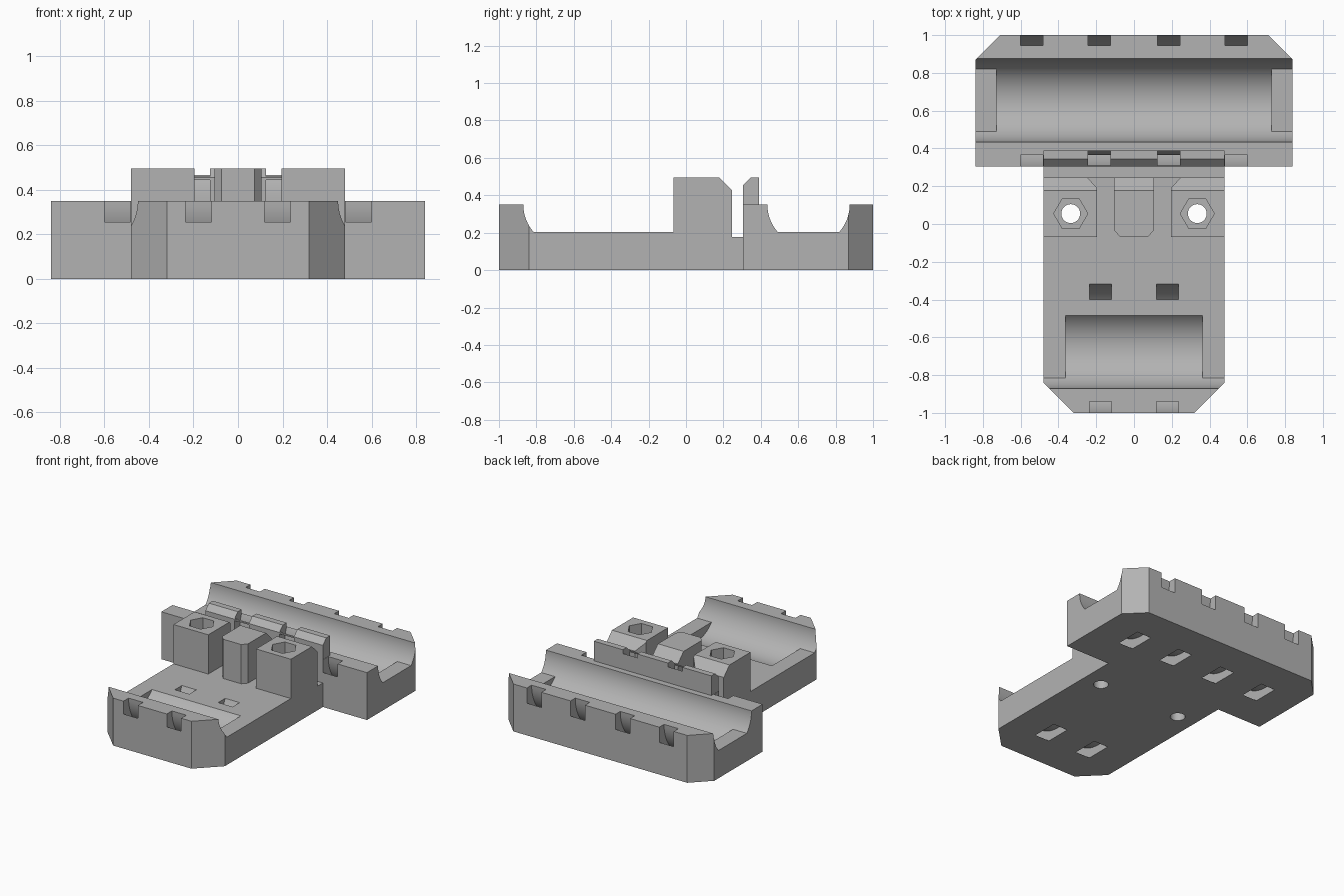
import bpy
import bmesh
from math import cos, sin, pi, radians, asin
from mathutils import Vector

cube = bpy.data.objects.get("Cube")
if cube:
    bpy.data.objects.remove(cube, do_unlink=True)

grey = bpy.data.materials.new("matte_grey")
grey.use_nodes = True
colour = (0.45, 0.45, 0.45, 1)
grey.diffuse_color = colour
grey.node_tree.nodes["Principled BSDF"].inputs["Base Color"].default_value = colour

BORE, TIE_IN, TIE_OUT = 0.22, 0.29, 0.363    # trough and strap-channel radii
DECK, RIM, TALL = 0.205, 0.35, 0.495         # main heights
FRONT_Y, REAR_Y = -0.65, 0.655               # trough axes
JOINT = 0.305                                # where front plate meets rear block


def prism(name, points, axis, lo, hi):
    """Extrude a closed outline along x (points are y, z) or z (points are x, y)."""
    place = (lambda a, b: (lo, a, b)) if axis == 'x' else (lambda a, b: (a, b, lo))
    step = Vector((hi - lo, 0, 0) if axis == 'x' else (0, 0, hi - lo))
    bm = bmesh.new()
    face = bm.faces.new([bm.verts.new(place(a, b)) for a, b in points])
    top = bmesh.ops.extrude_face_region(bm, geom=[face])
    bmesh.ops.translate(bm, vec=step,
                        verts=[v for v in top["geom"] if isinstance(v, bmesh.types.BMVert)])
    bmesh.ops.recalc_face_normals(bm, faces=bm.faces)
    mesh = bpy.data.meshes.new(name)
    bm.to_mesh(mesh)
    bm.free()
    mesh.materials.append(grey)
    ob = bpy.data.objects.new(name, mesh)
    bpy.context.collection.objects.link(ob)
    return ob


def combine(ob, tool, operation='DIFFERENCE'):
    """Apply a boolean and throw the tool away."""
    mod = ob.modifiers.new("cut", 'BOOLEAN')
    mod.operation, mod.object, mod.solver = operation, tool, 'EXACT'
    bpy.context.view_layer.objects.active = ob
    bpy.ops.object.modifier_apply(modifier=mod.name)
    bpy.data.objects.remove(tool, do_unlink=True)


def arc(cx, cy, r, start, end, n):
    return [(cx + r * cos(start + (end - start) * i / n),
             cy + r * sin(start + (end - start) * i / n)) for i in range(n + 1)]


def circle(cx, cy, r, n):
    return arc(cx, cy, r, 0, 2 * pi, n)[:-1]


def mirrored(half):
    """Complete a plan outline from its +x half."""
    return half + [(-x, y) for x, y in reversed(half)]


def cut_trough(ob, y, half_width):
    combine(ob, prism("trough", circle(y, RIM, BORE, 96), 'x', -half_width, half_width))


def cut_strap_channels(ob, y, centres):
    for x in centres:
        ring = prism("ring", circle(y, RIM, TIE_OUT, 64), 'x', x - 0.059, x + 0.059)
        combine(ring, prism("core", circle(y, RIM, TIE_IN, 64), 'x', x - 0.1, x + 0.1))
        combine(ob, ring)


def cut_screw_hole(ob, x):
    combine(ob, prism("hole", circle(x, 0.055, 0.05, 32), 'z', -0.1, 0.6))


def finish(ob):
    bpy.ops.object.select_all(action='DESELECT')
    ob.select_set(True)
    bpy.context.view_layer.objects.active = ob
    bpy.ops.object.shade_smooth_by_angle(angle=radians(25))


dip = asin((RIM - DECK) / BORE)              # trough angle at deck height

# Front plate: raised lip, flat deck, stepped gap at the back
profile = [(-1, 0), (-1, RIM)] + arc(FRONT_Y, RIM, BORE, pi, pi + dip, 12)
profile += [(0.245, DECK), (0.245, 0.178), (JOINT, 0.178), (JOINT, 0)]
front_plate = prism("front_plate", profile, 'x', -0.6, 0.6)
plan = mirrored([(0.32, -1.0), (0.48, -0.84), (0.48, 0.5)])
plan[0], plan[-1] = (0.31, -1.01), (-0.31, -1.01)
combine(front_plate, prism("plan", plan, 'z', -0.1, 0.6), 'INTERSECT')
cut_trough(front_plate, FRONT_Y, 0.363)
cut_strap_channels(front_plate, FRONT_Y, (-0.177, 0.177))
for x in (-0.335, 0.335):
    cut_screw_hole(front_plate, x)

# Rear block: wide cradle with ledges at both ends
profile = [(JOINT, 0), (JOINT, RIM)] + arc(REAR_Y, RIM, BORE, pi, pi + dip, 12)
profile += arc(REAR_Y, RIM, BORE, -dip, 0, 12) + [(1, RIM), (1, 0)]
rear_block = prism("rear_block", profile, 'x', -0.9, 0.9)
plan = mirrored([(0.70, 1.01), (0.84, 0.87), (0.84, 0.2)])
combine(rear_block, prism("plan", plan, 'z', -0.1, 0.6), 'INTERSECT')
cut_trough(rear_block, REAR_Y, 0.727)
cut_strap_channels(rear_block, REAR_Y, (-0.541, -0.184, 0.184, 0.541))

# Stop wall standing on the front rim of the rear block
profile = [(JOINT, RIM), (JOINT, 0.455), (0.345, TALL), (0.39, TALL), (0.39, RIM)]
stop_wall = prism("stop_wall", profile, 'x', -0.48, 0.48)
cut_strap_channels(stop_wall, REAR_Y, (-0.184, 0.184))

# Screw bosses and centre post share a side profile with a sloped back edge
tower = [(-0.068, DECK), (-0.068, TALL), (0.178, TALL), (0.245, 0.428), (0.245, DECK)]
parts = [front_plate, rear_block, stop_wall]
for side, name in ((1, "left_boss"), (-1, "right_boss")):
    boss = prism(name, tower, 'x', -0.6, 0.6)
    plan = [(0.195, -0.2), (0.48, -0.2), (0.48, 0.4), (0.39, 0.4), (0.195, 0.19)]
    combine(boss, prism("plan", [(side * x, y) for x, y in plan], 'z', 0.1, 0.6), 'INTERSECT')
    combine(boss, prism("nut_pocket", circle(side * 0.335, 0.055, 0.09, 6), 'z', 0.39, 0.6))
    cut_screw_hole(boss, side * 0.335)
    parts.append(boss)

centre_post = prism("centre_post", tower, 'x', -0.3, 0.3)
plan = mirrored([(0.065, -0.078), (0.105, -0.033), (0.105, 0.4)])
combine(centre_post, prism("plan", plan, 'z', 0.1, 0.6), 'INTERSECT')
parts.append(centre_post)

for part in parts:
    finish(part)
